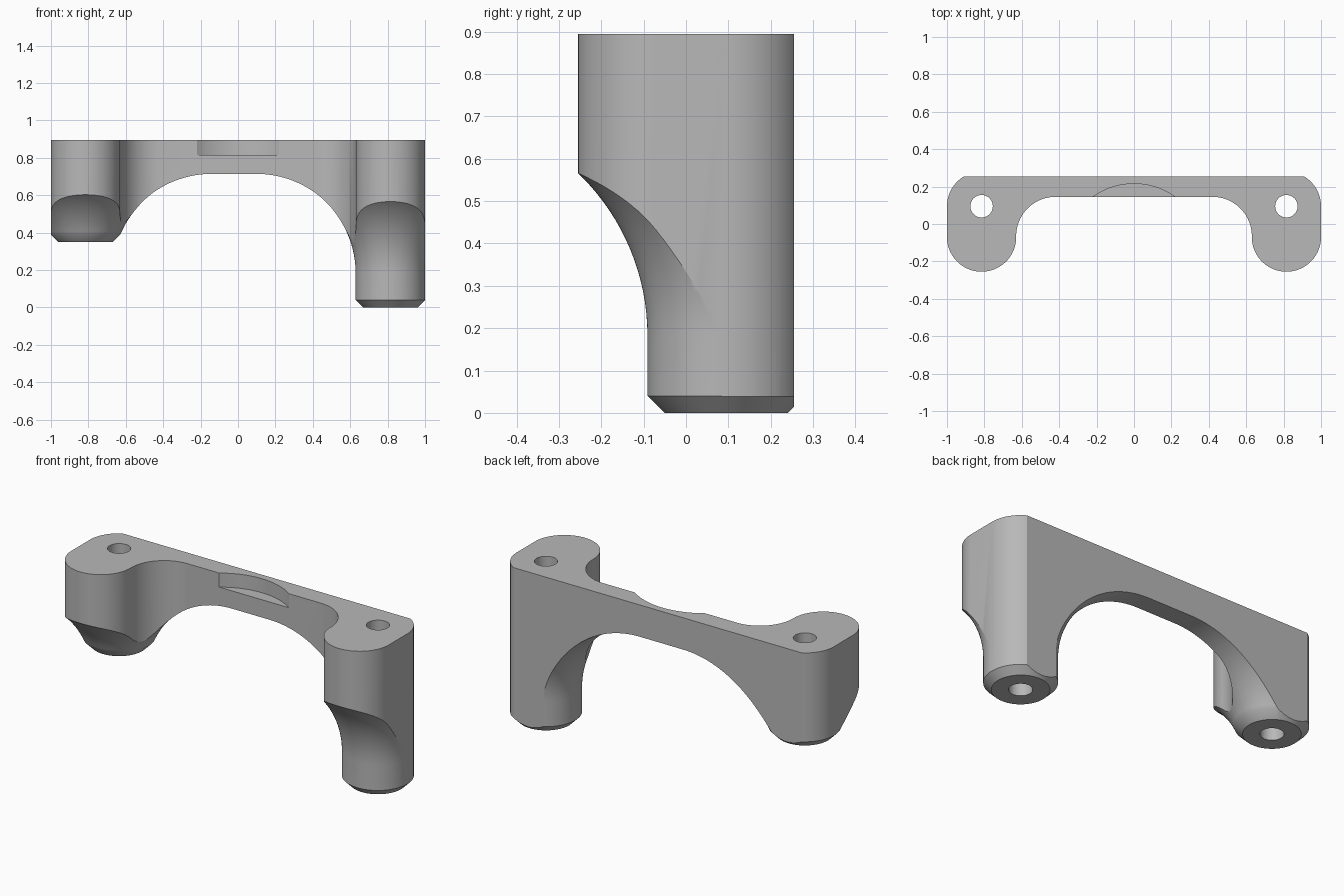
import bpy, bmesh
from math import sin, cos, asin, radians, sqrt, pi

cube = bpy.data.objects.get("Cube")
if cube:
    bpy.data.objects.remove(cube, do_unlink=True)

TOP = 0.895
AXIS_X, AXIS_Y = 0.815, 0.095      # screw hole position
PAD_R, LEG_R = 0.185, 0.186
BACK_Y, FRONT_Y, PAD_Y = 0.255, 0.145, -0.07
ARCH_R, ARCH_Z = 0.532, 0.182      # concave sweep under the bridge
SEGS = 128

grey = bpy.data.materials.new("light_grey")
grey.use_nodes = True
colour = (0.48, 0.48, 0.48, 1)
grey.diffuse_color = colour
grey.node_tree.nodes["Principled BSDF"].inputs["Base Color"].default_value = colour


def arc(cx, cy, r, start, end, n=24):
    angles = [radians(start + (end - start) * i / n) for i in range(n + 1)]
    return [(cx + r * cos(a), cy + r * sin(a)) for a in angles]


def to_object(name, bm):
    bmesh.ops.recalc_face_normals(bm, faces=bm.faces)
    mesh = bpy.data.meshes.new(name)
    bm.to_mesh(mesh)
    bm.free()
    obj = bpy.data.objects.new(name, mesh)
    bpy.context.collection.objects.link(obj)
    return obj


def prism(name, outline, z0, z1):
    bm = bmesh.new()
    face = bm.faces.new([bm.verts.new((x, y, z0)) for x, y in outline])
    new = bmesh.ops.extrude_face_region(bm, geom=[face])["geom"]
    verts = [g for g in new if isinstance(g, bmesh.types.BMVert)]
    bmesh.ops.translate(bm, verts=verts, vec=(0, 0, z1 - z0))
    return to_object(name, bm)


def leg_cutter(name, x, bottom):
    """Solid of revolution that leaves a chamfered foot and a concave flare."""
    a0 = asin(max(0, bottom + 0.04 - ARCH_Z) / ARCH_R)
    centre_r = LEG_R + ARCH_R * cos(a0)
    profile = [(0, -0.1), (0, bottom), (LEG_R - 0.04, bottom)]
    if a0 == 0:
        profile.append((LEG_R, bottom + 0.04))
    profile += arc(centre_r, ARCH_Z, ARCH_R, 180 - a0 * 180 / pi, 90, 32)
    profile += [(0.9, ARCH_Z + ARCH_R), (0.9, -0.1)]
    bm = bmesh.new()
    verts = [bm.verts.new((x + r, AXIS_Y, z)) for r, z in profile]
    edges = [bm.edges.new(p) for p in zip(verts, verts[1:])]
    bmesh.ops.spin(bm, geom=verts + edges, cent=(x, AXIS_Y, 0), axis=(0, 0, 1),
                   angle=2 * pi, steps=SEGS, use_duplicate=False)
    bmesh.ops.remove_doubles(bm, verts=bm.verts, dist=1e-5)
    return to_object(name, bm)


# Bridge with two rounded pads, drawn as half an outline and mirrored
corner = asin((BACK_Y - AXIS_Y) / PAD_R) * 180 / pi
half = arc(0.42, -0.065, 0.21, 90, 0)
half += arc(AXIS_X, PAD_Y, PAD_R, 180, 360, 48)
half += arc(AXIS_X, AXIS_Y, PAD_R, 0, corner)
outline = half + [(-x, y) for x, y in reversed(half)]
bracket = prism("bridge_bracket", outline, 0, TOP)
bracket.data.materials.append(grey)

# Legs, screw holes and the shallow front notch
cutters = [leg_cutter("long_leg_cutter", AXIS_X, 0),
           leg_cutter("short_leg_cutter", -AXIS_X, 0.35)]
for side in (-1, 1):
    circle = arc(side * AXIS_X, AXIS_Y, 0.06, 0, 360, 48)[:-1]
    cutters.append(prism("screw_hole_cutter", circle, -0.2, TOP + 0.1))
notch = arc(0, -0.166, 0.381, 0, 360, SEGS)[:-1]
cutters.append(prism("notch_cutter", notch, 0.815, TOP + 0.1))

for cutter in cutters:
    cutter.hide_render = True
    mod = bracket.modifiers.new(cutter.name, "BOOLEAN")
    mod.operation = "DIFFERENCE"
    mod.solver = "EXACT"
    mod.object = cutter

# Bake the cuts, drop the cutters and smooth the curved surfaces
bpy.context.view_layer.update()
evaluated = bracket.evaluated_get(bpy.context.evaluated_depsgraph_get())
baked = bpy.data.meshes.new_from_object(evaluated)
bracket.modifiers.clear()
bracket.data = baked
baked.materials.clear()
baked.materials.append(grey)
for poly in baked.polygons:
    poly.material_index = 0
for cutter in cutters:
    bpy.data.objects.remove(cutter, do_unlink=True)

for obj in bpy.context.selected_objects:
    obj.select_set(False)
bracket.select_set(True)
bpy.context.view_layer.objects.active = bracket
bpy.ops.object.shade_smooth_by_angle(angle=radians(25))
